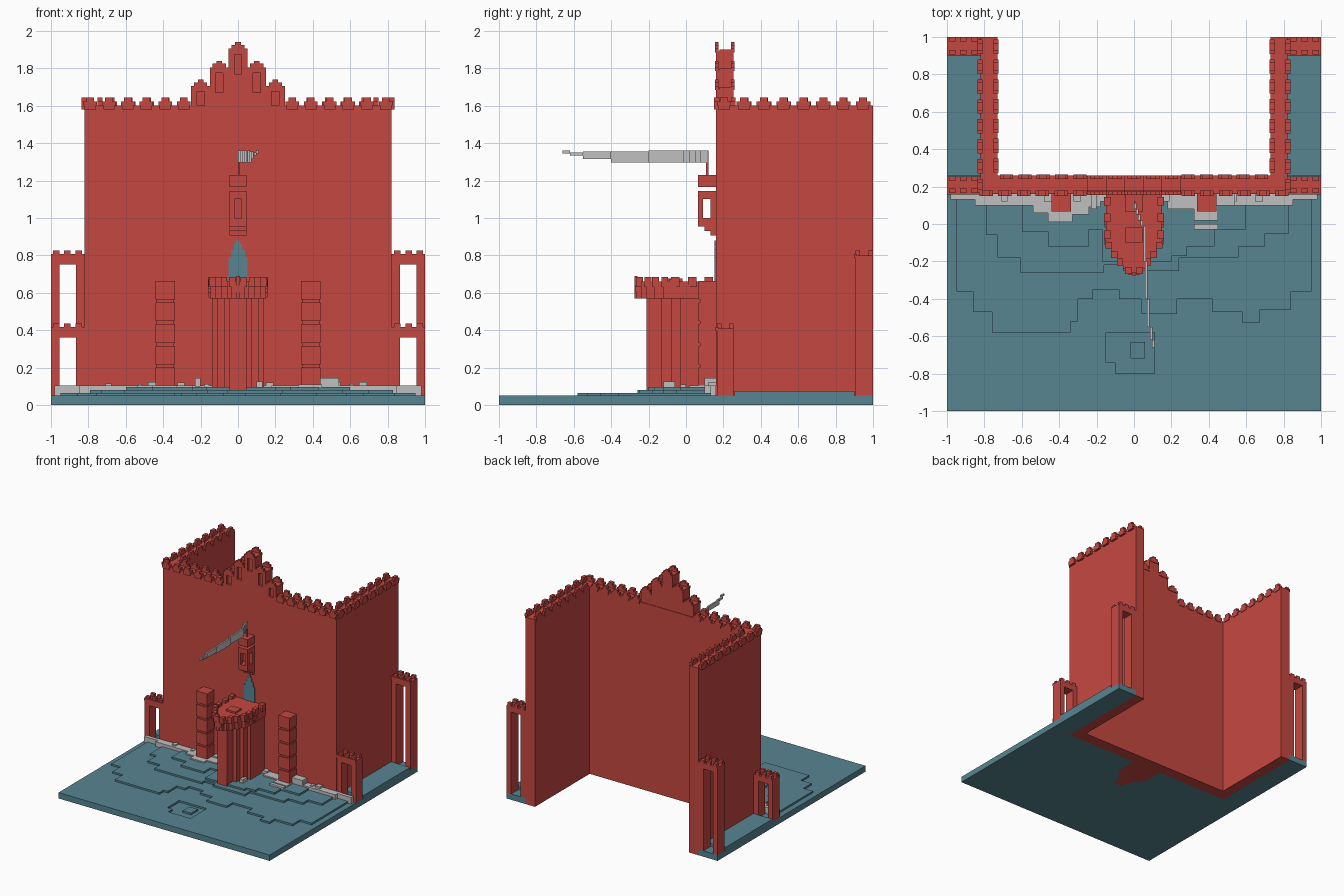
import bpy, bmesh, random
from mathutils import Vector

cube = bpy.data.objects.get("Cube")
if cube:
    bpy.data.objects.remove(cube, do_unlink=True)
random.seed(4)


def material(name, rgb):
    m = bpy.data.materials.new(name)
    m.use_nodes = True
    m.diffuse_color = (*rgb, 1)
    m.node_tree.nodes["Principled BSDF"].inputs["Base Color"].default_value = (*rgb, 1)
    return m


RED = material("castle red", (0.56, 0.064, 0.053))
BLUE = material("slate blue", (0.095, 0.235, 0.285))
GREY = material("pale grey", (0.53, 0.53, 0.53))


def finish(name, bm, mat):
    bmesh.ops.recalc_face_normals(bm, faces=bm.faces)
    me = bpy.data.meshes.new(name)
    bm.to_mesh(me)
    bm.free()
    me.materials.append(mat)
    ob = bpy.data.objects.new(name, me)
    bpy.context.collection.objects.link(ob)


def boxes(name, items, mat, mirror=False):
    """One object made of boxes (x0, x1, y0, y1, z0, z1)."""
    bm = bmesh.new()
    if mirror:
        items = items + [(-b, -a, *rest) for a, b, *rest in items]
    for x0, x1, y0, y1, z0, z1 in items:
        vs = bmesh.ops.create_cube(bm, size=1)["verts"]
        for v in vs:
            v.co = Vector(((x0 + x1) / 2 + v.co.x * (x1 - x0),
                           (y0 + y1) / 2 + v.co.y * (y1 - y0),
                           (z0 + z1) / 2 + v.co.z * (z1 - z0)))
    finish(name, bm, mat)


def prism(name, outline, z0, z1, mat):
    bm = bmesh.new()
    face = bm.faces.new([bm.verts.new((x, y, z0)) for x, y in outline])
    ext = bmesh.ops.extrude_face_region(bm, geom=[face])["geom"]
    bmesh.ops.translate(bm, vec=(0, 0, z1 - z0),
                        verts=[v for v in ext if isinstance(v, bmesh.types.BMVert)])
    finish(name, bm, mat)


def both(half):
    """Complete a half outline by mirroring it in x."""
    return half + [(-x, y) for x, y in reversed(half)]


def steps(points):
    """Staircase outline: move in x first, then in y."""
    out = [points[0]]
    for x, y in points[1:]:
        px, py = out[-1]
        if abs(px - x) > 1e-5 and abs(py - y) > 1e-5:
            out.append((x, py))
        out.append((x, y))
    return out


# Ground slab, with a shallow pit near the front
tower = [(0.14, 0.16), (0.14, -0.03), (0.11, -0.03), (0.11, -0.08), (0.075, -0.08),
         (0.075, -0.13), (0.045, -0.13), (0.045, -0.21)]
back = [(1, 1), (0.82, 1), (0.82, 0.16)] + tower
prism("ground_base", both([(1, -1)] + back), 0, 0.035, BLUE)
prism("ground_top", both([(1, -0.58)] + back), 0.035, 0.05, BLUE)
boxes("ground_front", [(-1, -0.15, -1, -0.58, 0.035, 0.05), (0.11, 1, -1, -0.58, 0.035, 0.05),
                       (-0.15, 0.11, -1, -0.8, 0.035, 0.05),
                       (-0.15, -0.1, -0.8, -0.74, 0.035, 0.05),
                       (-0.02, 0.06, -0.72, -0.63, 0.035, 0.05)], BLUE)
boxes("side_ground", [(0.82, 1, 0.26, 0.9, 0.05, 0.075)], BLUE, True)

# Stepped terraces rising towards the wall
prism("terrace_low", steps([(-0.95, 0.16), (-0.95, -0.36), (-0.86, -0.47), (-0.76, -0.58),
      (-0.34, -0.52), (-0.3, -0.4), (-0.22, -0.35), (-0.08, -0.4), (0.04, -0.48), (0.23, -0.4),
      (0.42, -0.47), (0.58, -0.53), (0.67, -0.46), (0.84, -0.36), (0.95, 0.16)]), 0.05, 0.065, BLUE)
prism("terrace_middle", steps([(-0.79, 0.16), (-0.79, -0.06), (-0.73, -0.18), (-0.61, -0.26),
      (-0.16, -0.22), (-0.06, -0.25), (0.24, -0.18), (0.56, -0.12), (0.7, -0.05),
      (0.83, 0.16)]), 0.065, 0.08, BLUE)
prism("terrace_high", steps([(-0.6, 0.16), (-0.6, -0.04), (-0.46, -0.12), (-0.24, -0.03),
      (-0.17, -0.2), (0.2, -0.17), (0.28, -0.12), (0.43, -0.03), (0.6, 0.16)]), 0.08, 0.095, BLUE)

# Pale rubble along the foot of the wall
prism("rubble_bank", steps([(-0.98, 0.16), (-0.98, 0.13), (-0.85, 0.1), (-0.54, 0.06),
      (-0.46, 0.01), (-0.33, 0.05), (-0.24, 0.09), (-0.18, 0.12), (0.18, 0.08), (0.32, 0.02),
      (0.45, 0.1), (0.85, 0.13), (0.98, 0.16)]), 0.05, 0.105, GREY)
rocks = [(0.43, 0.54, 0.1, 0.16, 0.1, 0.145), (0.32, 0.45, -0.03, 0, 0.09, 0.11),
         (-0.23, -0.2, 0.08, 0.16, 0.1, 0.145), (0.1, 0.13, -0.12, -0.06, 0.09, 0.125)]
for i in range(14):
    x, s = random.uniform(-0.8, 0.8), random.uniform(0.01, 0.025)
    rocks.append((x - s, x + s, 0.12, 0.16, 0.1, 0.1 + s))
boxes("loose_rubble", rocks, GREY)

# Main wall, U shaped in plan
prism("main_wall", both([(0.82, 0.16), (0.82, 1), (0.73, 1), (0.73, 0.26)]), 0, 1.6, RED)


def crest(a, b, n, lo, hi, z, along_x):
    """Row of stepped merlons over a dashed cornice."""
    out, p = [], (b - a) / n
    for i in range(n):
        c = a + (i + 0.5) * p
        for w, z0, z1 in ((0.36, 0, 0.022), (0.2, 0.022, 0.045)):
            out.append((c - w * p, c + w * p, lo, hi, z + z0, z + z1))
        out.append((c - 0.3 * p, c + 0.3 * p, lo, hi, z - 0.02, z))
    return out if along_x else [(u, v, s, t, k, l) for s, t, u, v, k, l in out]


boxes("front_battlement", crest(0.24, 0.84, 6, 0.15, 0.18, 1.6, True)
      + crest(0.24, 0.73, 5, 0.24, 0.265, 1.6, True), RED, True)
boxes("side_battlement", crest(0.15, 1, 8, 0.81, 0.838, 1.6, False)
      + crest(0.26, 1, 7, 0.725, 0.75, 1.6, False), RED, True)

# Stepped gable with recessed slots
gable = []
for cx, top in ((-0.2, 1.74), (-0.1, 1.84), (0, 1.94), (0.1, 1.84), (0.2, 1.74)):
    gable.append((cx - 0.05, cx + 0.05, 0.18, 0.255, 1.6, top - 0.04))
    s0, s1 = max(1.6, top - 0.17), top - 0.065
    gable += [(cx - 0.05, cx - 0.02, 0.16, 0.18, 1.6, top - 0.05),
              (cx + 0.02, cx + 0.05, 0.16, 0.18, 1.6, top - 0.05),
              (cx - 0.02, cx + 0.02, 0.16, 0.18, s1, top - 0.05)]
    if s0 > 1.6:
        gable.append((cx - 0.02, cx + 0.02, 0.16, 0.18, 1.6, s0))
    for w, h in ((0.05, 0.035), (0.035, 0.015), (0.015, 0)):
        for y in (0.155, 0.24):
            gable.append((cx - w, cx + w, y, y + 0.02, top - 0.055, top - h))
boxes("gable", gable, RED)

# Open arches beside the wall, low in front and tall behind
for name, y0, y1, h in (("front_arch", 0.165, 0.255, 0.41), ("rear_arch", 0.905, 1, 0.8)):
    parts = [(0.82, 0.865, y0, y1, 0.05, h), (0.955, 1, y0, y1, 0.05, h),
             (0.865, 0.955, y0, y1, h - 0.05, h)]
    for x in (0.835, 0.895, 0.955):
        for y in (y0, y1 - 0.025):
            parts.append((x, x + 0.035, y, y + 0.025, h, h + 0.025))
    parts += [(0.82, 1, y0 - 0.006, y0 + 0.01, h - 0.015, h + 0.008)]
    boxes(name, parts, RED, True)

# Buttresses of stacked blocks
stack = [(0.345, 0.435, 0.075, 0.16, 0.05, 0.65)]
for i in range(5):
    z = 0.1 + i * 0.116
    stack.append((0.338, 0.442, 0.066, 0.16, z, z + 0.1))
boxes("buttress", stack, RED, True)

# Central tower with a flared, battlemented top
prism("tower_body", both(tower), 0, 0.58, RED)
rim = [(0.15, 0.16), (0.15, -0.12), (0.12, -0.12), (0.12, -0.17), (0.09, -0.17), (0.09, -0.21),
       (0.06, -0.21), (0.06, -0.24), (0.035, -0.24), (0.035, -0.265)]
prism("tower_top", both(rim), 0.57, 0.66, RED)
teeth = [(0.125, 0.16, y, y + 0.045, 0.63, 0.685) for y in (0.1, 0.01, -0.08)]
teeth += [(x - 0.022, x + 0.012, y - 0.012, y + 0.025, 0.63, 0.685)
          for x, y in ((0.14, -0.12), (0.11, -0.17), (0.08, -0.21), (0.035, -0.255))]
for y, z in ((0.01, 0.61), (-0.08, 0.635)):
    teeth += [(0.15, 0.157, y - 0.03, y + 0.03, z - 0.012, z + 0.012),
              (0.15, 0.157, y - 0.012, y + 0.012, z - 0.035, z + 0.035)]
boxes("tower_battlement", teeth, RED, True)
boxes("tower_roof_details", [(-0.045, 0.045, -0.1, -0.02, 0.66, 0.675),
                             (-0.03, 0.03, -0.272, -0.26, 0.6, 0.64),
                             (-0.012, 0.012, -0.275, -0.26, 0.57, 0.69)], RED)

# Pointed window above the tower
boxes("pointed_window", [(-w, w, 0.153, 0.162, z0, z1) for w, z0, z1 in
      ((0.05, 0.64, 0.79), (0.037, 0.79, 0.83), (0.022, 0.83, 0.86), (0.01, 0.86, 0.88))], BLUE)

# Open lantern niche on the wall and the block carrying the flag
niche = [(-0.045, 0.045, 0.065, 0.16, 0.955, 1.0), (-0.045, 0.045, 0.065, 0.16, 1.1, 1.145),
         (-0.045, 0.045, 0.1, 0.16, 0.93, 0.955), (-0.045, 0.045, 0.13, 0.16, 0.905, 0.93),
         (-0.045, 0.045, 0.065, 0.16, 1.165, 1.23)]
for x in (-0.045, 0.02):
    for y in (0.065, 0.13):
        niche.append((x, x + 0.025, y, y + (0.025 if y < 0.1 else 0.03), 1.0, 1.1))
boxes("lantern_niche", niche, RED)
boxes("flag_pole", [(0, 0.012, 0.108, 0.12, 1.23, 1.36)], RED)

# Long streaming flag in short straight lengths
path = [(0.0, 0.115, 1.295, 1.36), (0.012, 0.08, 1.295, 1.36), (0.022, 0.05, 1.295, 1.36),
        (0.035, 0.02, 1.295, 1.36), (0.05, -0.01, 1.295, 1.36), (0.06, -0.2, 1.297, 1.355),
        (0.07, -0.4, 1.315, 1.355), (0.085, -0.55, 1.333, 1.35), (0.097, -0.62, 1.345, 1.36)]
ends = [p[1] for p in path[1:]] + [-0.66]
boxes("flag", [(x, x + 0.013, e, y, z0, z1) for (x, y, z0, z1), e in zip(path, ends)], GREY)
